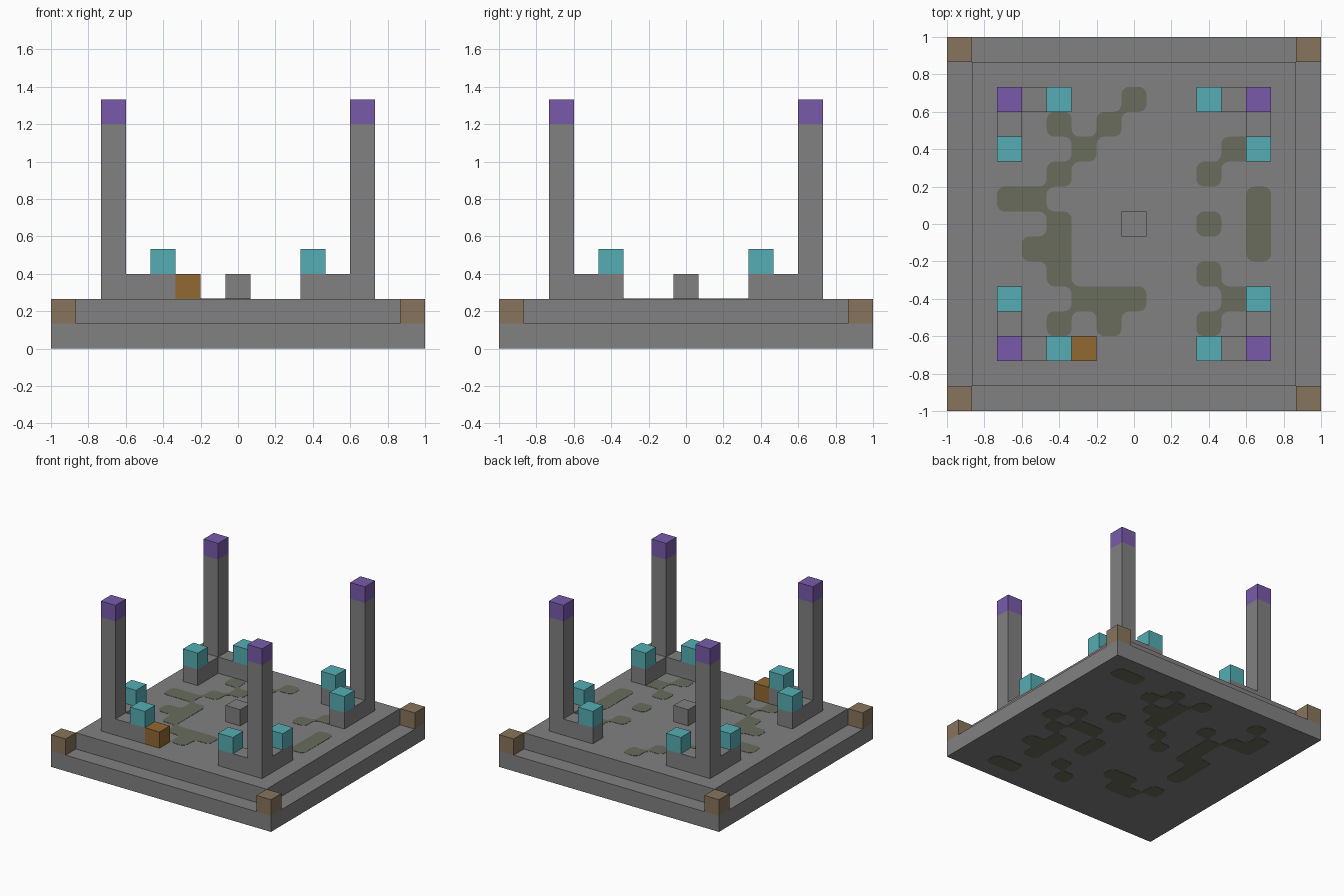
import bpy, bmesh, math

if "Cube" in bpy.data.objects:
    bpy.data.objects.remove(bpy.data.objects["Cube"], do_unlink=True)

N = 15
C = 2 / N            # size of one block
SKIN = 0.002         # thickness of moss plates
R = 0.042            # rounding of moss corners


def material(name, rgb):
    m = bpy.data.materials.new(name)
    m.use_nodes = True
    col = (*rgb, 1)
    m.diffuse_color = col
    bsdf = m.node_tree.nodes["Principled BSDF"]
    bsdf.inputs["Base Color"].default_value = col
    bsdf.inputs["Roughness"].default_value = 0.9
    return m


STONE = material("stone grey", (.22, .22, .22))
MOSS = material("moss green", (.14, .15, .107))
PURPLE = material("purple", (.188, .105, .402))
TEAL = material("teal", (.089, .423, .456))
WOOD = material("dull brown", (.242, .178, .109))
AMBER = material("amber brown", (.283, .138, .032))


def finish(bm, name, mat):
    mesh = bpy.data.meshes.new(name)
    bm.normal_update()
    bm.to_mesh(mesh)
    bm.free()
    mesh.materials.append(mat)
    ob = bpy.data.objects.new(name, mesh)
    bpy.context.collection.objects.link(ob)
    return ob


def box(name, mat, lo, hi):
    """Box between two corners."""
    bm = bmesh.new()
    bmesh.ops.create_cube(bm, size=1)
    for v in bm.verts:
        v.co = [(a + b) / 2 + t * (b - a) for a, b, t in zip(lo, hi, v.co)]
    return finish(bm, name, mat)


def blocks(name, mat, i, j, k, ni=1, nj=1, nk=1):
    """Box placed in whole block units."""
    return box(name, mat, (i * C - 1, j * C - 1, k * C),
               ((i + ni) * C - 1, (j + nj) * C - 1, (k + nk) * C))


# Stepped base
box("base_slab", STONE, (-1, -1, SKIN), (1, 1, C))
blocks("floor_platform", STONE, 1, 1, 1, N - 2, N - 2)

# Corner blocks, pillars, low walls and lamps, repeated on four corners
last = N - 1
for fx in (False, True):
    for fy in (False, True):
        tag = ("left" if fx else "right") + ("_back" if fy else "_front")

        def put(name, mat, i, j, k, ni=1, nj=1, nk=1):
            i = N - i - ni if fx else i
            j = N - j - nj if fy else j
            blocks(name + "_" + tag, mat, i, j, k, ni, nj, nk)

        put("corner_block", WOOD, 0, 0, 1)
        put("pillar", STONE, 2, 2, 2, nk=7)
        put("pillar_cap", PURPLE, 2, 2, 9)
        put("low_wall_across", STONE, 3, 2, 2, ni=2)
        put("low_wall_along", STONE, 2, 3, 2, nj=2)
        put("lamp_across", TEAL, 4, 2, 3)
        put("lamp_along", TEAL, 2, 4, 3)

# Single blocks
blocks("centre_block", STONE, 7, 7, 2)
blocks("crate", AMBER, 5, 2, 2)


def moss(name, rows, z):
    """Merged rounded patches from a map whose first row is the back."""
    h = len(rows)
    cells = {(c, h - 1 - r) for r, row in enumerate(rows)
             for c, ch in enumerate(row) if ch == "#"}
    bm = bmesh.new()
    half = C / 2

    def face(points):
        bm.faces.new([bm.verts.new((x, y, z)) for x, y in points])

    def arc(x, y, sx, sy):
        cx, cy = x + sx * (half - R), y + sy * (half - R)
        steps = [math.pi / 2 * t / 5 for t in range(6)]
        pts = [(cx + sx * R * math.cos(a), cy + sy * R * math.sin(a)) for a in steps]
        return pts if sx * sy > 0 else pts[::-1]

    for i in range(-1, h + 1):
        for j in range(-1, h + 1):
            x, y = (i - h / 2 + .5) * C, (j - h / 2 + .5) * C
            outline = []
            for sx, sy in ((1, 1), (-1, 1), (-1, -1), (1, -1)):
                side_x, side_y = (i + sx, j) in cells, (i, j + sy) in cells
                corner = (x + sx * half, y + sy * half)
                if (i, j) in cells:
                    bare = not (side_x or side_y or (i + sx, j + sy) in cells)
                    outline += arc(x, y, sx, sy) if bare else [corner]
                elif side_x and side_y:
                    face([corner] + arc(x, y, sx, sy)[::-1])
            if outline:
                face(outline)
    for f in bm.faces:
        f.normal_update()
        if f.normal.z < 0:
            f.normal_flip()
    # give the patches a thin solid body
    top = bmesh.ops.extrude_face_region(bm, geom=bm.faces[:], use_keep_orig=True)
    for v in top["geom"]:
        if isinstance(v, bmesh.types.BMVert):
            v.co.z += SKIN
    bmesh.ops.recalc_face_normals(bm, faces=bm.faces[:])
    return finish(bm, name, MOSS)


# Moss on the floor and on the underside
moss("floor_moss", [
    ".....#.....",
    "..#.#......",
    "...#.....##",
    "..#.....#..",
    "##........#",
    "..#.....#.#",
    ".##.......#",
    "..#.....#..",
    "...###...##",
    "..#.#...#..",
    "...........",
], 2 * C)
moss("underside_moss", [
    "...............",
    "...#...#.#..##.",
    "..#.....#.#....",
    "..##.#..##.....",
    "....#...#......",
    "....#..#..#....",
    "...##.#.....#..",
    "...#......##.#.",
    "...#.....#..#..",
    ".........#.#...",
    "...#.##....##..",
    "....##...#.#...",
    "........#......",
    "...........##..",
    "...............",
], 0)
